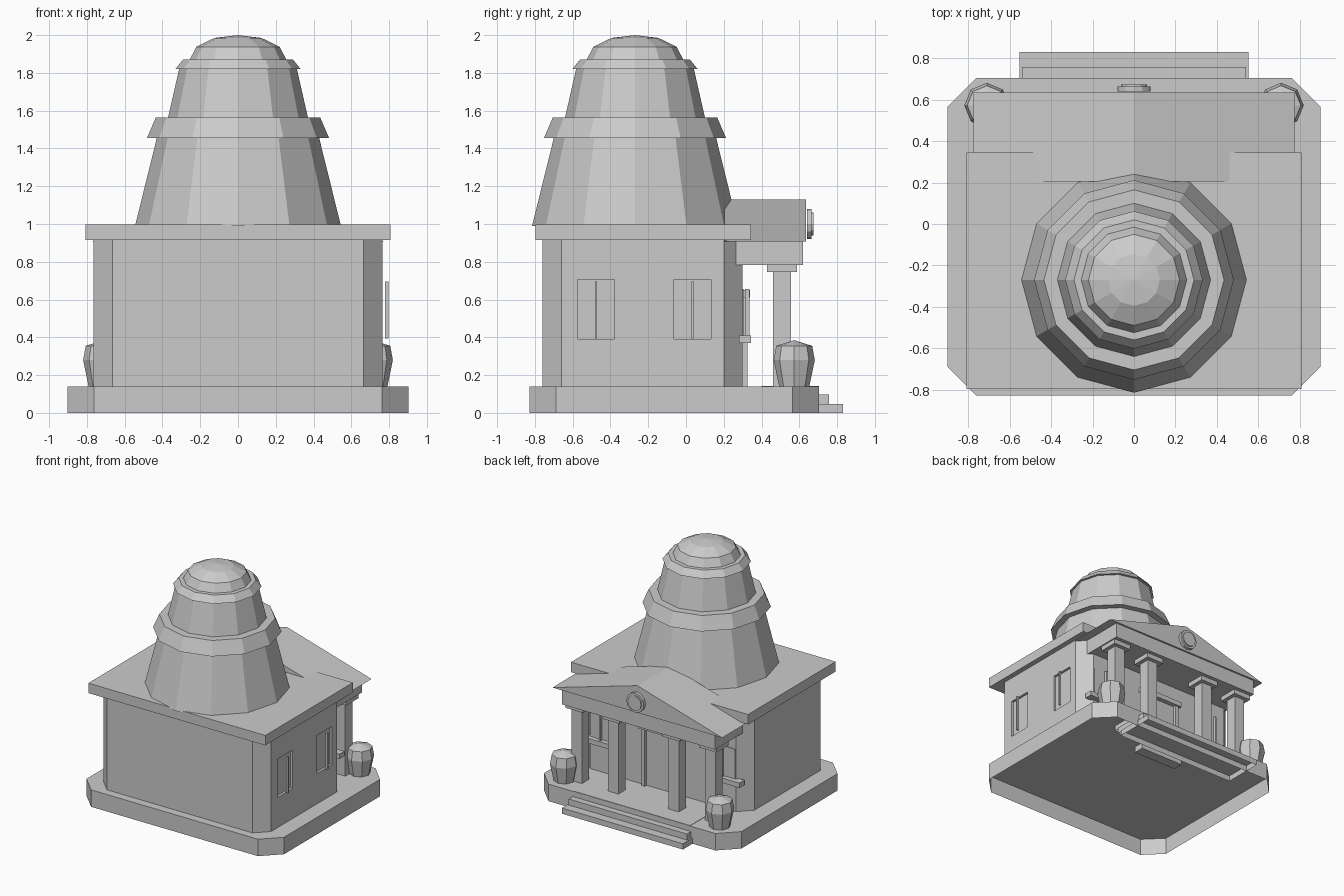
import bpy
from math import cos, sin, pi

cube = bpy.data.objects.get("Cube")
if cube:
    bpy.data.objects.remove(cube, do_unlink=True)

stone = bpy.data.materials.new("grey_stone")
stone.use_nodes = True
GREY = (0.6, 0.6, 0.6, 1)
stone.diffuse_color = GREY
stone.node_tree.nodes["Principled BSDF"].inputs["Base Color"].default_value = GREY


def mesh(name, verts, faces):
    me = bpy.data.meshes.new(name)
    me.from_pydata(verts, [], faces)
    me.materials.append(stone)
    ob = bpy.data.objects.new(name, me)
    bpy.context.collection.objects.link(ob)
    return ob


def prism(name, outline, lo, hi, axis="z", closed=True):
    """Extrude an anticlockwise outline along z, or an x-z outline along y."""
    n = len(outline)
    if axis == "z":
        verts = [(u, v, h) for h in (lo, hi) for u, v in outline]
    else:
        verts = [(u, h, v) for h in (hi, lo) for u, v in outline]
    faces = [list(range(n, 2 * n))]
    if closed:
        faces.append(list(range(n))[::-1])
    faces += [(i, (i + 1) % n, (i + 1) % n + n, i + n) for i in range(n)]
    return mesh(name, verts, faces)


def box(name, x, y, z, closed=True):
    return prism(name, [(x[0], y[0]), (x[1], y[0]), (x[1], y[1]), (x[0], y[1])],
                 *z, closed=closed)


def chamfered(name, x, y, z, c, closed=True):
    (a, b), (d, e) = x, y
    return prism(name, [(a + c, d), (b - c, d), (b, d + c), (b, e - c),
                        (b - c, e), (a + c, e), (a, e - c), (a, d + c)],
                 *z, closed=closed)


def lathe(name, profile, sides, cx, cy):
    """Spin a bottom-to-top (radius, height) profile; it ends in a point."""
    verts = [(cx + r * cos(2 * pi * i / sides), cy + r * sin(2 * pi * i / sides), z)
             for r, z in profile[:-1] for i in range(sides)]
    verts.append((cx, cy, profile[-1][1]))
    faces = [list(range(sides))[::-1]]
    last = len(profile) - 2
    for k in range(last + 1):
        for i in range(sides):
            a, b = k * sides + i, k * sides + (i + 1) % sides
            if k < last:
                faces.append((a, b, b + sides, a + sides))
            else:
                faces.append((a, b, len(verts) - 1))
    return mesh(name, verts, faces)


# Hollow plinth and steps, open underneath
chamfered("plinth", (-.902, .902), (-.828, .705), (0, .14), .14, closed=False)
box("lower_step", (-.553, .553), (.5, .83), (0, .047), closed=False)
box("upper_step", (-.54, .54), (.45, .758), (.047, .097), closed=False)
box("top_step", (-.53, .53), (.4, .703), (.097, .143), closed=False)

# Walls and flat roof
walls = chamfered("walls", (-.765, .765), (-.76, .30), (.14, .915), .1)
box("roof_slab", (-.808, .808), (-.798, .345), (.915, .997))

# Recessed side windows with a standing bar
for y in (-.477, .035):
    cutter = box("window_cutter", (.745, .8), (y - .098, y + .098), (.39, .705))
    cutter.hide_render = True
    cutter.hide_set(True)
    cut = walls.modifiers.new("window_recess", "BOOLEAN")
    cut.operation = "DIFFERENCE"
    cut.solver = "EXACT"
    cut.object = cutter
    box("side_window_bar", (.778, .796), (y - .006, y + .006), (.395, .695))

# Tiered dome
lathe("tiered_dome", [(.545, .99), (.43, 1.455), (.482, 1.455), (.435, 1.565),
                      (.37, 1.565), (.312, 1.82), (.332, 1.82), (.29, 1.872),
                      (.255, 1.872), (.22, 1.938), (.125, 1.985), (0, 2)],
      12, 0, -.27)

# Portico roof, beam and columns
prism("portico_roof", [(-.775, .907), (.775, .907), (0, 1.13)], .205, .635, "y")
box("portico_beam", (-.7, .7), (.248, .62), (.783, .909))
for x in (-.61, -.276, .276, .61):
    box("column", (x - .047, x + .047), (.46, .555), (.14, .745))
    box("capital", (x - .08, x + .08), (.428, .588), (.745, .785))


# Round emblem on the pediment
def circle(r, n=12):
    return [(r * cos(2 * pi * i / n), 1 + r * sin(2 * pi * i / n)) for i in range(n)]


prism("medallion_rim", circle(.08), .64, .665, "y")
prism("medallion_centre", circle(.062), .665, .674, "y")

# Door surround
box("door_lintel", (-.2, .2), (.29, .338), (.61, .65))
box("door_sill", (-.2, .2), (.25, .338), (.09, .139))

for s in (-1, 1):
    def span(a, b):
        return tuple(sorted((s * a, s * b)))

    # Door posts, portico windows and corner urns
    box("door_post", span(.15, .18), (.29, .325), (.14, .61))
    box("portico_window", span(.45, .66), (.297, .305), (.41, .655))
    box("portico_window_bar", span(.547, .562), (.312, .335), (.41, .655))
    box("portico_sill", span(.42, .73), (.28, .345), (.37, .41))
    lathe("urn", [(.08, .14), (.109, .28), (.095, .355), (0, .385)],
          8, s * .711, .573)
